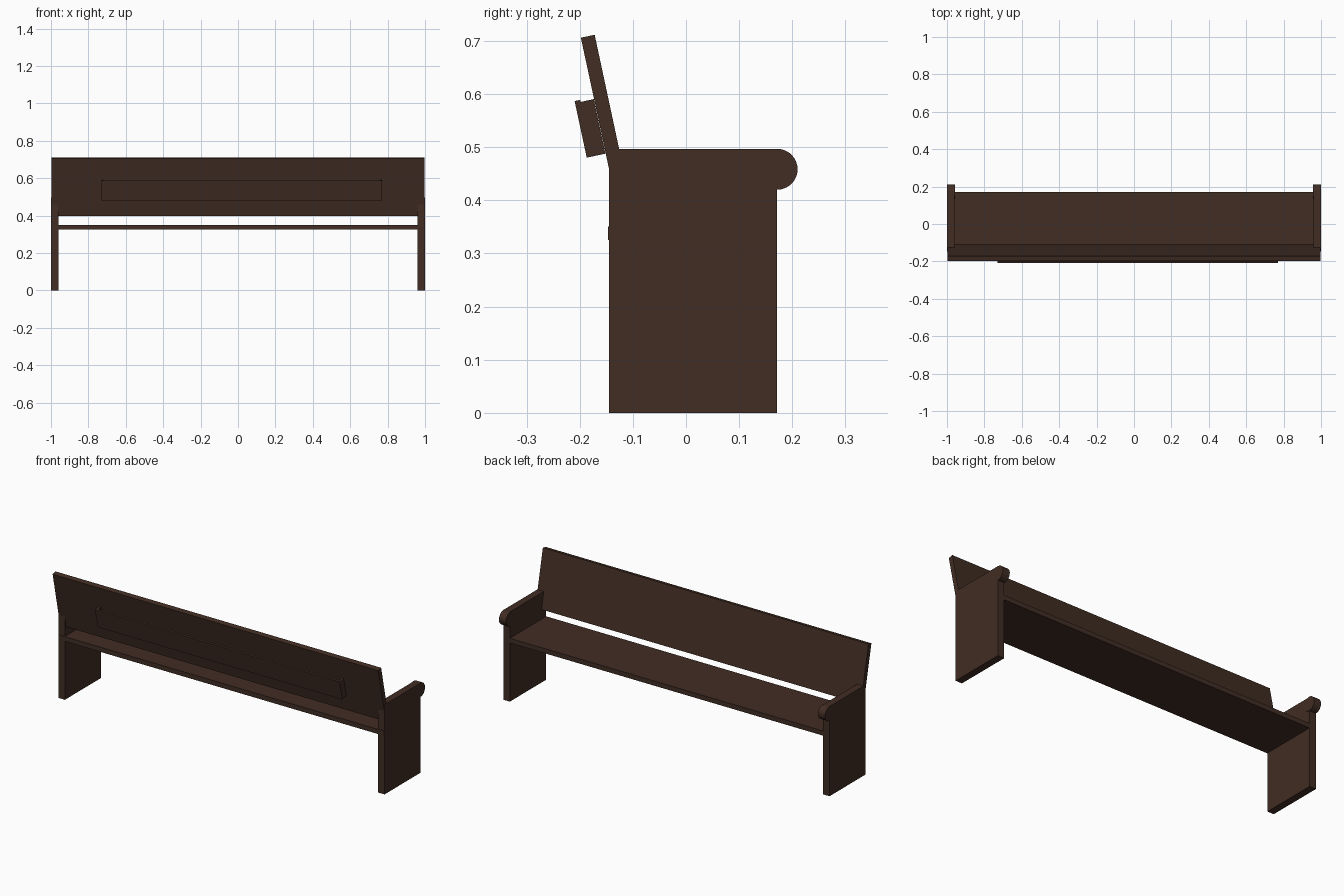
import bpy, bmesh, math

if "Cube" in bpy.data.objects:
    bpy.data.objects.remove(bpy.data.objects["Cube"])

# One dark wood colour
wood = bpy.data.materials.new("dark brown wood")
wood.diffuse_color = (0.053, 0.026, 0.017, 1)
wood.use_nodes = True
wood.node_tree.nodes["Principled BSDF"].inputs["Base Color"].default_value = wood.diffuse_color


def extrude(name, profile, x0, x1):
    """Closed (y, z) profile extruded along x."""
    bm = bmesh.new()
    a = [bm.verts.new((x0, y, z)) for y, z in profile]
    b = [bm.verts.new((x1, y, z)) for y, z in profile]
    bm.faces.new(a)
    bm.faces.new(b[::-1])
    n = len(profile)
    for i in range(n):
        j = (i + 1) % n
        bm.faces.new((a[i], b[i], b[j], a[j]))
    bmesh.ops.recalc_face_normals(bm, faces=bm.faces)
    me = bpy.data.meshes.new(name)
    bm.to_mesh(me)
    bm.free()
    me.materials.append(wood)
    ob = bpy.data.objects.new(name, me)
    bpy.context.collection.objects.link(ob)
    return ob


def rect(y0, y1, z0, z1):
    return [(y0, z0), (y1, z0), (y1, z1), (y0, z1)]


def lean(u0, u1, v0, v1):
    """Rectangle in the leaning frame: u = depth forward, v = up the back."""
    t = math.radians(12.1)
    oy, oz = -0.132, 0.399          # lower rear corner of the backrest
    c, s = math.cos(t), math.sin(t)
    return [(oy + u * c - v * s, oz + u * s + v * c)
            for u, v in rect(u0, u1, v0, v1)]


# End panels with rolled arm fronts
roll = [(0.1715 + 0.0385 * math.cos(a), 0.4585 + 0.0385 * math.sin(a))
        for a in (2 * math.pi * i / 36 for i in range(36))]
for side, label in ((-1, "left"), (1, "right")):
    extrude(label + "_end_panel", rect(-0.145, 0.1715, 0, 0.497), side * 0.96, side * 1.0)
    arm = extrude(label + "_arm_roll", roll, side * 0.957, side * 0.9995)
    bpy.ops.object.select_all(action='DESELECT')
    bpy.context.view_layer.objects.active = arm
    arm.select_set(True)
    bpy.ops.object.shade_smooth_by_angle(angle=math.radians(30))

# Seat board, just proud of the panels at the rear
extrude("seat", rect(-0.147, 0.1712, 0.325, 0.351), -0.999, 0.999)

# Leaning backrest
extrude("backrest", lean(0, 0.0265, 0, 0.314), -0.998, 0.998)

# Open book rack behind the backrest
X0, X1 = -0.73, 0.77
extrude("rack_front_board", lean(-0.0365, -0.026, 0.091, 0.2), X0, X1)
extrude("rack_bottom", lean(-0.026, -0.0005, 0.091, 0.101), X0, X1)
extrude("rack_left_end", lean(-0.026, -0.0005, 0.101, 0.196), X0, X0 + 0.012)
extrude("rack_right_end", lean(-0.026, -0.0005, 0.101, 0.196), X1 - 0.012, X1)
